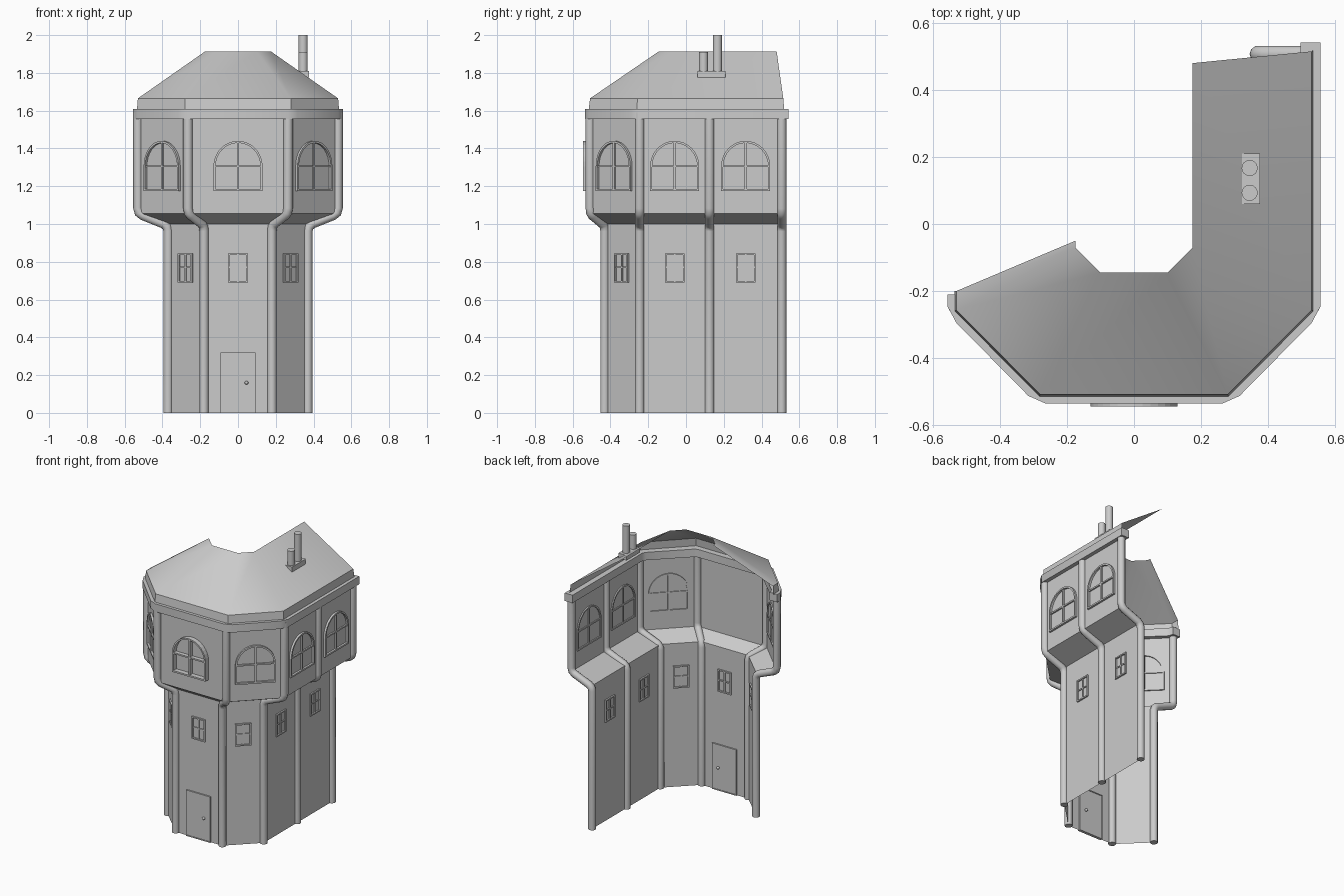
import bpy, bmesh
from math import pi, sin, cos, radians
from mathutils import Matrix, Vector

cube = bpy.data.objects.get("Cube")
if cube:
    bpy.data.objects.remove(cube, do_unlink=True)

GREY = (0.6, 0.6, 0.6, 1)
stone = bpy.data.materials.new("grey stone")
stone.use_nodes = True
stone.diffuse_color = GREY
stone.node_tree.nodes["Principled BSDF"].inputs["Base Color"].default_value = GREY


def add_object(name, bm, smooth=None):
    mesh = bpy.data.meshes.new(name)
    bm.to_mesh(mesh)
    bm.free()
    mesh.materials.append(stone)
    obj = bpy.data.objects.new(name, mesh)
    bpy.context.collection.objects.link(obj)
    if smooth:
        bpy.ops.object.select_all(action='DESELECT')
        obj.select_set(True)
        bpy.context.view_layer.objects.active = obj
        bpy.ops.object.shade_smooth_by_angle(angle=radians(smooth))
    return obj


def loft(bm, rings, closed=False):
    """Skin a list of equally long point rows."""
    rows = [[bm.verts.new(p) for p in r] for r in rings]
    for a, b in zip(rows, rows[1:]):
        n = len(a)
        for i in range(n if closed else n - 1):
            j = (i + 1) % n
            bm.faces.new((a[i], a[j], b[j], b[i]))
    return rows


def level(points, z):
    return [(x, y, z) for x, y in points]


def box(bm, lo, hi, matrix=Matrix()):
    lo, hi = Vector(lo), Vector(hi)
    size = Matrix.Diagonal((*(hi - lo), 1))
    bmesh.ops.create_cube(bm, size=1, matrix=matrix @ Matrix.Translation((lo + hi) / 2) @ size)


def cylinder(bm, x, y, z0, z1, r, sides=16):
    bmesh.ops.create_cone(bm, cap_ends=True, segments=sides, radius1=r, radius2=r,
                          depth=z1 - z0, matrix=Matrix.Translation((x, y, (z0 + z1) / 2)))


# Plan outlines, running from the left corner round the front to the back of the left wall
upper = [(-0.53, -0.245), (-0.265, -0.508), (0.265, -0.508), (0.53, -0.245), (0.53, 0.125), (0.53, 0.507)]
lower = [(-0.37, -0.245), (-0.18, -0.43), (0.18, -0.43), (0.37, -0.245), (0.37, 0.125), (0.37, 0.507)]

# Thin walls with the flared ledge between the storeys
bm = bmesh.new()
loft(bm, [level(lower, 0), level(lower, 1.0), level(upper, 1.055), level(upper, 1.59)])
add_object("tower_walls", bm)

# Round pillars that bend outwards at the ledge
for n, (a, b) in enumerate(zip(lower, upper)):
    a, b = Vector((*a, 0)), Vector((*b, 0))
    curve = bpy.data.curves.new("pillar_path", 'CURVE')
    curve.dimensions = '3D'
    curve.bevel_depth = 0.025
    curve.bevel_resolution = 3
    curve.use_fill_caps = True
    path = [(0, 0), (0, 0.965), (0.04, 0.985), (0.14, 1.0), (0.84, 1.045), (0.96, 1.06), (1, 1.085), (1, 1.59)]
    spline = curve.splines.new('POLY')
    spline.points.add(len(path) - 1)
    for point, (t, z) in zip(spline.points, path):
        p = a.lerp(b, t)
        point.co = (p.x, p.y, z, 1)
    temp = bpy.data.objects.new("pillar_path", curve)
    bpy.context.collection.objects.link(temp)
    bpy.context.view_layer.update()
    mesh = bpy.data.meshes.new_from_object(temp.evaluated_get(bpy.context.evaluated_depsgraph_get()))
    bm = bmesh.new()
    bm.from_mesh(mesh)
    bpy.data.objects.remove(temp)
    bpy.data.meshes.remove(mesh)
    add_object(f"pillar_{n + 1}", bm, 50)

# Rim band under the eaves, with chamfered corners
corner = [(0.265, -0.535), (0.315, -0.513), (0.53, -0.295), (0.557, -0.245)]
inner_corner = [(0.24, -0.475), (0.26, -0.468), (0.485, -0.25), (0.497, -0.225)]


def rim_plan(pts):
    left = [(-x, y) for x, y in reversed(pts)]
    return [(left[0][0], -0.21)] + left + pts + [(pts[-1][0], 0.542)]


outer, inner = rim_plan(corner), rim_plan(inner_corner)
bm = bmesh.new()
rows = loft(bm, [level(outer, 1.555), level(outer, 1.61), level(inner, 1.61), level(inner, 1.555)])
bottom, top = rows[0], rows[3]
for i in range(len(bottom) - 1):
    bm.faces.new((top[i], top[i + 1], bottom[i + 1], bottom[i]))
for end in (0, -1):
    bm.faces.new([r[end] for r in rows])
bmesh.ops.recalc_face_normals(bm, faces=bm.faces)
add_object("rim_band", bm, 30)

# Open roof sheet with a short upright eave
eave = [(-0.535, -0.2), (-0.535, -0.26), (-0.282, -0.515), (0.282, -0.515), (0.535, -0.26), (0.535, 0.52)]
shoulder = [(-0.53, -0.2), (-0.53, -0.257), (-0.28, -0.508), (0.28, -0.508), (0.53, -0.257), (0.53, 0.515)]
crown = [(-0.175, -0.05), (-0.175, -0.07), (-0.1, -0.145), (0.1, -0.145), (0.175, -0.07), (0.175, 0.48)]
bm = bmesh.new()
loft(bm, [level(eave, 1.605), level(shoulder, 1.665), level(crown, 1.913)])
add_object("roof", bm, 40)

# Chimney block with two pipes
bm = bmesh.new()
box(bm, (0.312, 0.06, 1.775), (0.376, 0.21, 1.81))
add_object("chimney_base", bm)
for name, y, z in (("short_pipe", 0.093, 1.91), ("tall_pipe", 0.167, 2.0)):
    bm = bmesh.new()
    cylinder(bm, 0.345, y, 1.79, z, 0.024)
    add_object(name, bm, 40)


def wall_frame(a, b):
    """Local axes: x along the wall, y into the wall, z up."""
    a, b = Vector((*a, 0)), Vector((*b, 0))
    d = (b - a).normalized()
    m = Matrix((d, Vector((-d.y, d.x, 0)), Vector((0, 0, 1)))).transposed().to_4x4()
    return Matrix.Translation((a + b) / 2) @ m


def framed(name, outline, inset, bars, matrix, front, back):
    """Frame ring following an outline, with crossing bars inside."""
    bm = bmesh.new()
    xs, zs = [p[0] for p in outline], [p[1] for p in outline]
    w, h, mid = max(xs), max(zs) - min(zs), (max(zs) + min(zs)) / 2
    small = [(x * (1 - inset / w), mid + (z - mid) * (1 - 2 * inset / h)) for x, z in outline]
    rings = [[matrix @ Vector((x, y, z)) for x, z in pts]
             for pts, y in ((outline, front), (outline, back), (small, back), (small, front), (outline, front))]
    loft(bm, rings, closed=True)
    bmesh.ops.remove_doubles(bm, verts=bm.verts, dist=0.0001)
    for lo, hi in bars:
        box(bm, (lo[0], front + 0.004, lo[1]), (hi[0], back - 0.002, hi[1]), matrix)
    bmesh.ops.recalc_face_normals(bm, faces=bm.faces)
    add_object(name, bm)


def rectangle(w, z0, z1):
    return [(-w, z0), (w, z0), (w, z1), (-w, z1)]


# Arched windows above and small windows below, one pair per wall panel
arch = [(-0.13, 1.175), (0.13, 1.175)] + [
    (0.13 * cos(pi * i / 16), 1.305 + 0.135 * sin(pi * i / 16)) for i in range(17)]
arch_bars = [((-0.006, 1.18), (0.006, 1.435)), ((-0.125, 1.301), (0.125, 1.311))]
small_bars = [((-0.004, 0.695), (0.004, 0.84)), ((-0.048, 0.766), (0.048, 0.774))]
panels = ["right_diagonal", "front", "left_diagonal", "left_front", "left_back"]
for i, panel in enumerate(panels):
    front, back = (-0.036, -0.002) if panel == "front" else (-0.014, 0.008)
    framed(panel + "_arched_window", arch, 0.011, arch_bars,
           wall_frame(upper[i], upper[i + 1]), front, back)
    framed(panel + "_small_window", rectangle(0.052, 0.69, 0.845), 0.009, small_bars,
           wall_frame(lower[i], lower[i + 1]), -0.01, 0.01)

# Front door with frame, leaf and knobs
door = wall_frame(lower[1], lower[2])
framed("door_frame", rectangle(0.093, 0.0, 0.32), 0.006, [], door, -0.01, 0.01)
bm = bmesh.new()
box(bm, (-0.087, -0.006, 0.004), (0.087, 0.006, 0.314), door)
add_object("door_leaf", bm)
bm = bmesh.new()
for y in (-0.014, 0.014):
    bmesh.ops.create_uvsphere(bm, u_segments=12, v_segments=8, radius=0.01,
                              matrix=door @ Matrix.Translation((0.045, y, 0.16)))
add_object("door_knobs", bm, 60)
